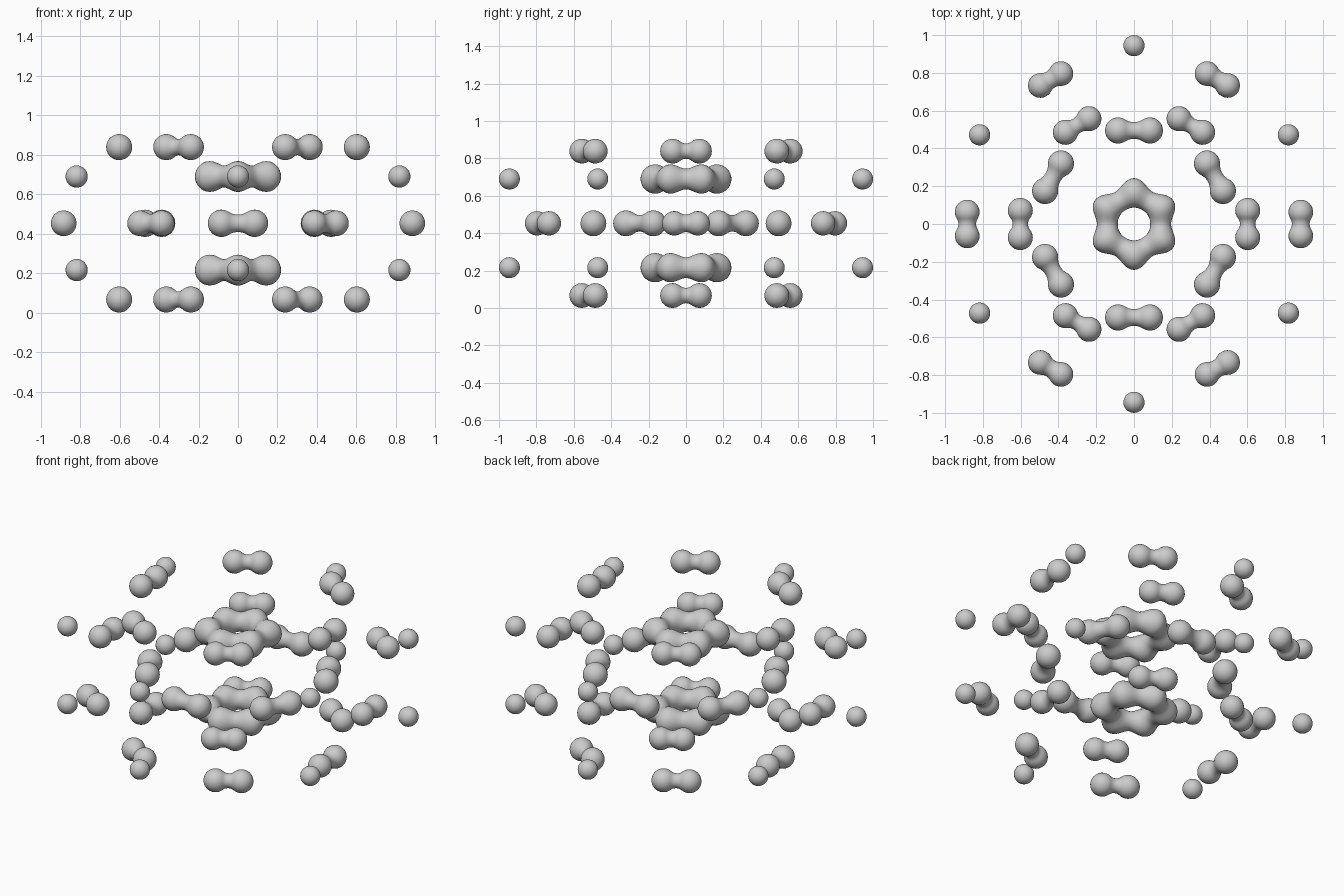
import bpy, bmesh
from math import sin, cos, pi, radians, atan2, asin
from mathutils import Matrix, Vector

if "Cube" in bpy.data.objects:
    bpy.data.objects.remove(bpy.data.objects["Cube"])

MID = 0.453  # height of the symmetry plane


def finish(bm, name):
    bmesh.ops.recalc_face_normals(bm, faces=bm.faces)
    for f in bm.faces:
        f.smooth = True
    me = bpy.data.meshes.new(name)
    bm.to_mesh(me)
    bm.free()
    ob = bpy.data.objects.new(name, me)
    bpy.context.collection.objects.link(ob)
    return ob


def skin(bm, loops, closed):
    n = len(loops)
    for i in range(n if closed else n - 1):
        a, b = loops[i], loops[(i + 1) % n]
        for j in range(len(a)):
            k = (j + 1) % len(a)
            bm.faces.new((a[j], a[k], b[k], b[j]))


def dumbbell(name, a, r, neck, radius, angle, z):
    """Two balls (offset a, radius r) joined by a filleted neck, lying tangentially."""
    f = (a * a + neck * neck - r * r) / (2 * (r - neck))
    tilt = atan2(neck + f, a)            # direction from ball centre to fillet centre
    half = asin(a / (r + f)) * 1.0
    prof = []
    for i in range(1, 15):               # outer ball arc
        t = (pi - tilt) * i / 14
        prof.append((a + r * cos(t), r * sin(t)))
    for i in range(1, 6):                # half of the concave neck
        t = half * (1 - i / 5)
        prof.append((f * sin(t), neck + f - f * cos(t)))
    prof += [(-x, y) for x, y in reversed(prof[:-1])]
    bm = bmesh.new()
    loops = [[bm.verts.new((y * cos(2 * pi * j / 28), x, y * sin(2 * pi * j / 28)))
              for j in range(28)] for x, y in prof]
    skin(bm, loops, False)
    for loop, s in ((loops[0], 1), (loops[-1], -1)):
        tip = bm.verts.new((0, s * (a + r), 0))
        for j in range(28):
            bm.faces.new((loop[j], loop[(j + 1) % 28], tip))
    bm.transform(Matrix.Rotation(angle, 4, 'Z') @ Matrix.Translation((radius, 0, 0)))
    ob = finish(bm, name)
    ob.location.z = z


def beaded_ring(name, z):
    """Six balls merged into a closed ring."""
    bm = bmesh.new()
    loops = []
    for i in range(96):
        t = 2 * pi * i / 96
        w = -cos(6 * t)                  # +1 at the balls, -1 at the necks
        c, r = 0.153 + 0.012 * w, 0.0665 + 0.0115 * w
        loops.append([bm.verts.new(((c + r * cos(u)) * cos(t), (c + r * cos(u)) * sin(t), r * sin(u)))
                      for u in (2 * pi * j / 28 for j in range(28))])
    skin(bm, loops, True)
    finish(bm, name).location.z = z


def ball(name, r, radius, angle, z):
    bm = bmesh.new()
    bmesh.ops.create_uvsphere(bm, u_segments=28, v_segments=16, radius=r)
    ob = finish(bm, name)
    ob.location = (radius * cos(angle), radius * sin(angle), z)


# Layers mirrored above and below the middle
for side, s in (("lower", -1), ("upper", 1)):
    beaded_ring(side + "_core_ring", MID + s * 0.237)
    for k in range(6):
        a = radians(60 * k)
        dumbbell(side + "_pair", 0.072, 0.066, 0.041, 0.602, a, MID + s * 0.386)
        ball(side + "_outer_ball", 0.056, 0.944, a + pi / 6, MID + s * 0.237)

# Middle layer
for k in range(6):
    a = radians(60 * k)
    dumbbell("middle_inner_pair", 0.084, 0.069, 0.044, 0.495, a + pi / 6, MID)
    dumbbell("middle_outer_pair", 0.063, 0.065, 0.047, 0.883, a, MID)
